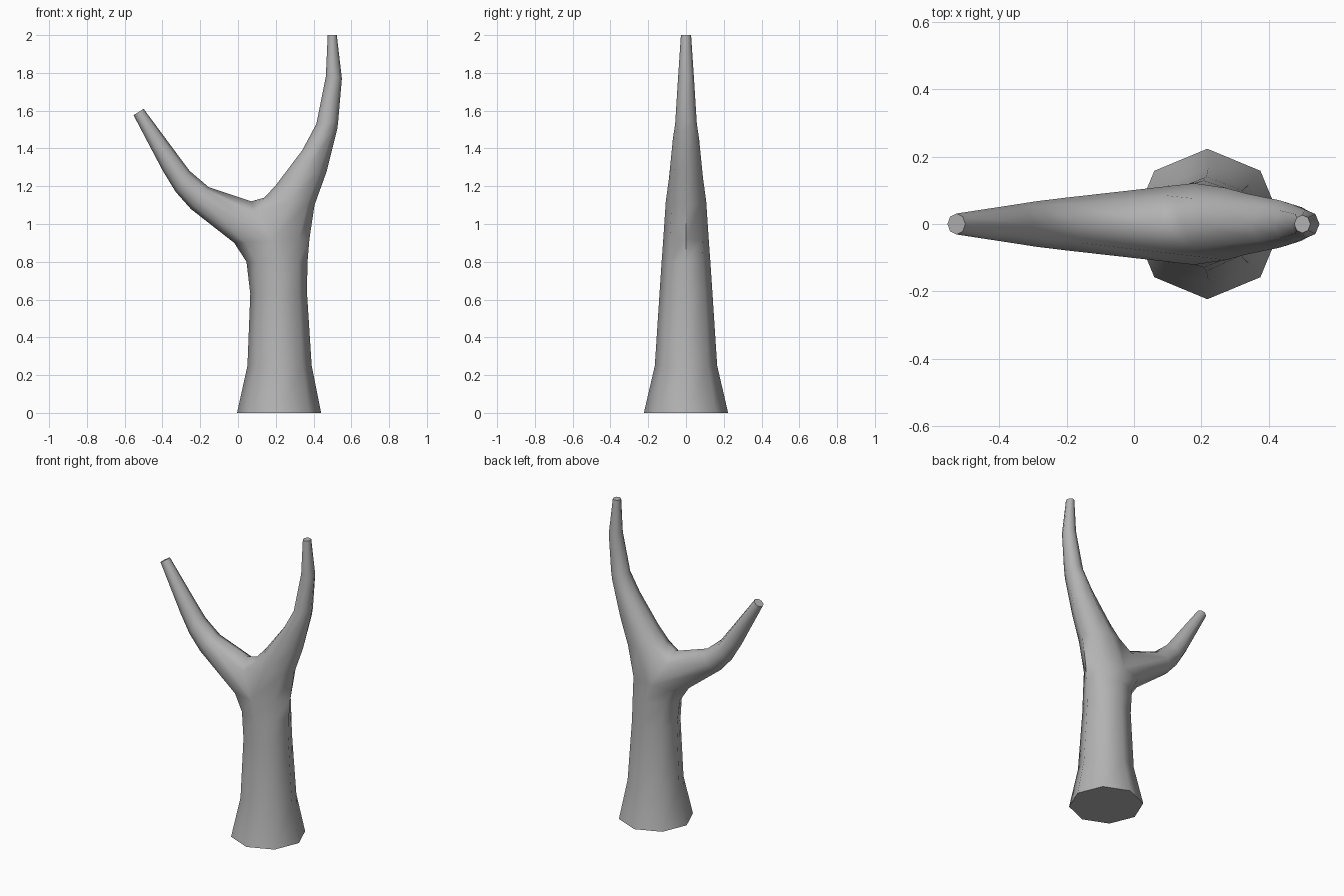
import bpy, bmesh, math
from mathutils import Vector

cube = bpy.data.objects.get("Cube")
if cube:
    bpy.data.objects.remove(cube)

SIDES = 8
bm = bmesh.new()


def ring(a, b, half_depth):
    """Eight-sided loop whose a and b are opposite (x, z) points."""
    a, b = Vector((a[0], 0, a[1])), Vector((b[0], 0, b[1]))
    mid, arm = (a + b) / 2, (a - b) / 2
    loop = []
    for i in range(SIDES):
        t = math.tau * i / SIDES
        loop.append(bm.verts.new(mid + arm * math.cos(t) + Vector((0, half_depth * math.sin(t), 0))))
    return loop


def bridge(low, high):
    for i in range(SIDES):
        j = (i + 1) % SIDES
        bm.faces.new((low[i], low[j], high[j], high[i]))


def tube(loop, sections):
    for section in sections:
        new = ring(*section)
        bridge(loop, new)
        loop = new
    return loop


# Flared trunk up to the fork: (right point, left point, half depth)
base = ring((0.44, 0), (-0.005, 0), 0.223)
bm.faces.new(base[::-1])
fork = tube(base, [
    ((0.39, 0.25), (0.05, 0.25), 0.165),
    ((0.365, 0.64), (0.065, 0.63), 0.140),
    ((0.368, 0.80), (0.045, 0.80), 0.129),
    ((0.378, 0.92), (-0.02, 0.90), 0.121),
])

# Crotch seam dividing the trunk loop into two branch loops
back, crotch, front = [bm.verts.new(p) for p in
                       ((0.09, 0.085, 1.06), (0.07, 0, 1.12), (0.09, -0.085, 1.06))]

# Tall upright branch
tall = tube(fork[:3] + [back, crotch, front] + fork[6:], [
    ((0.405, 1.10), (0.14, 1.14), 0.107),
    ((0.47, 1.28), (0.20, 1.205), 0.090),
    ((0.525, 1.50), (0.34, 1.39), 0.070),
    ((0.53, 1.54), (0.415, 1.53), 0.057),
    ((0.55, 1.77), (0.465, 1.78), 0.042),
    ((0.523, 2.0), (0.475, 2.0), 0.027),
])
bm.faces.new(tall)

# Short leaning branch
short = tube([crotch, back] + fork[2:7] + [front], [
    ((-0.155, 1.195), (-0.25, 1.08), 0.078),
    ((-0.255, 1.28), (-0.33, 1.17), 0.067),
    ((-0.30, 1.34), (-0.40, 1.285), 0.058),
    ((-0.50, 1.61), (-0.553, 1.576), 0.031),
])
bm.faces.new(short)

bmesh.ops.recalc_face_normals(bm, faces=bm.faces)
mesh = bpy.data.meshes.new("forked_trunk")
bm.to_mesh(mesh)
bm.free()
trunk = bpy.data.objects.new("forked_trunk", mesh)
bpy.context.collection.objects.link(trunk)

# Plain grey
grey = bpy.data.materials.new("plain_grey")
grey.use_nodes = True
colour = (0.45, 0.45, 0.45, 1)
grey.diffuse_color = colour
grey.node_tree.nodes["Principled BSDF"].inputs["Base Color"].default_value = colour
mesh.materials.append(grey)

# Smooth sides with crisp end caps
bpy.context.view_layer.objects.active = trunk
trunk.select_set(True)
bpy.ops.object.shade_smooth_by_angle(angle=math.radians(60))
